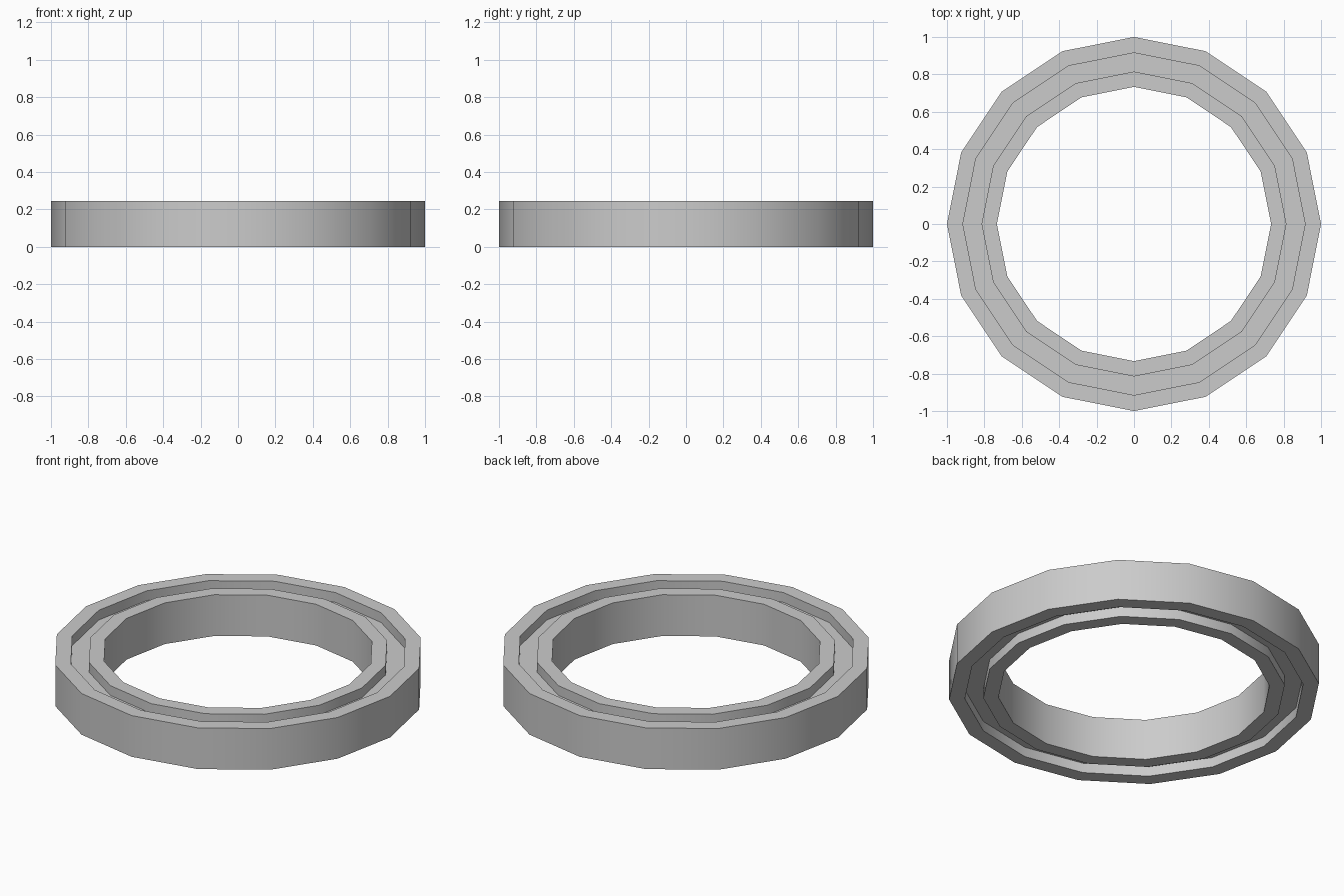
import bpy
import bmesh
from math import cos, sin, tau, radians

cube = bpy.data.objects.get("Cube")
if cube:
    bpy.data.objects.remove(cube, do_unlink=True)

SIDES = 16
HEIGHT = 0.245
GROOVE = 0.058
R_OUT, R_GROOVE_OUT, R_GROOVE_IN, R_IN = 1.0, 0.915, 0.815, 0.733

# Plain grey
grey = bpy.data.materials.new("grey")
grey.use_nodes = True
colour = (0.6, 0.6, 0.6, 1)
grey.diffuse_color = colour
grey.node_tree.nodes["Principled BSDF"].inputs["Base Color"].default_value = colour

# Cross-section: upper half from outside to inside, mirrored for the lower half
half = HEIGHT / 2
upper = [(R_OUT, half), (R_GROOVE_OUT, half), (R_GROOVE_OUT, half - GROOVE),
         (R_GROOVE_IN, half - GROOVE), (R_GROOVE_IN, half), (R_IN, half)]
profile = upper + [(r, -z) for r, z in reversed(upper)]

# Sweep the cross-section round the ring
bm = bmesh.new()
loops = []
for i in range(SIDES):
    a = tau * i / SIDES
    loops.append([bm.verts.new((r * cos(a), r * sin(a), z + half)) for r, z in profile])
count = len(profile)
for i in range(SIDES):
    here, there = loops[i], loops[(i + 1) % SIDES]
    for j in range(count):
        k = (j + 1) % count
        bm.faces.new((here[j], here[k], there[k], there[j]))
bmesh.ops.recalc_face_normals(bm, faces=bm.faces)

mesh = bpy.data.meshes.new("grooved_ring")
bm.to_mesh(mesh)
bm.free()
mesh.materials.append(grey)
ring = bpy.data.objects.new("grooved_ring", mesh)
bpy.context.collection.objects.link(ring)

# Smooth round the ring, sharp at the rims
bpy.ops.object.select_all(action='DESELECT')
ring.select_set(True)
bpy.context.view_layer.objects.active = ring
bpy.ops.object.shade_smooth_by_angle(angle=radians(30))
